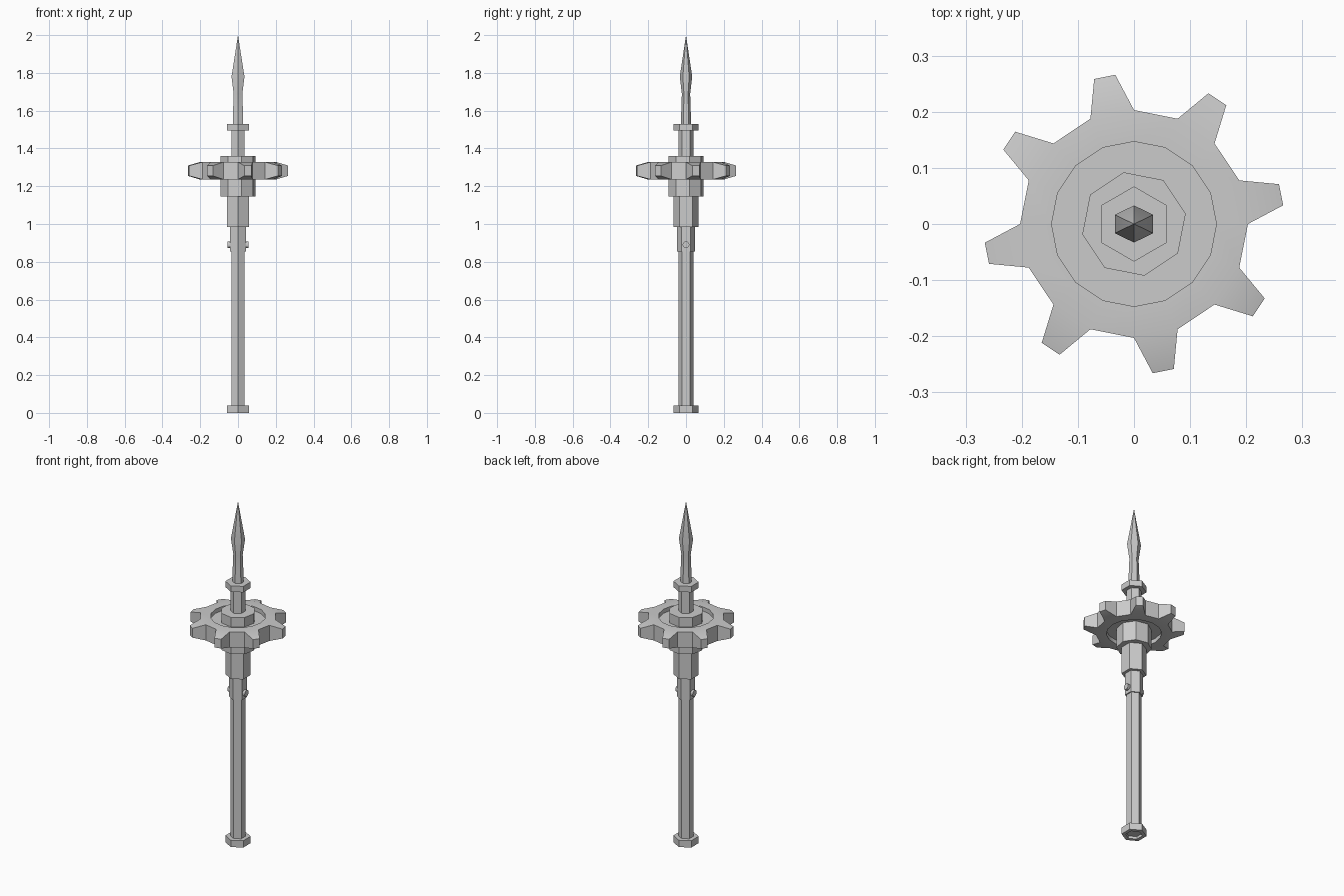
import bpy, bmesh
from math import sin, cos, pi, radians

cube = bpy.data.objects.get("Cube")
if cube:
    bpy.data.objects.remove(cube, do_unlink=True)

steel = bpy.data.materials.new("grey_steel")
steel.use_nodes = True
steel.diffuse_color = (0.6, 0.6, 0.6, 1)
steel.node_tree.nodes["Principled BSDF"].inputs["Base Color"].default_value = (0.6, 0.6, 0.6, 1)


def finish(name, bm):
    bmesh.ops.remove_doubles(bm, verts=bm.verts, dist=0.0005)
    bmesh.ops.recalc_face_normals(bm, faces=bm.faces)
    mesh = bpy.data.meshes.new(name)
    bm.to_mesh(mesh)
    bm.free()
    mesh.materials.append(steel)
    obj = bpy.data.objects.new(name, mesh)
    bpy.context.collection.objects.link(obj)
    bpy.ops.object.select_all(action='DESELECT')
    obj.select_set(True)
    bpy.context.view_layer.objects.active = obj
    bpy.ops.object.shade_smooth_by_angle(angle=radians(30))
    return obj


def loft(bm, profile, sides, phase, loop=False, stretch=1):
    """Turn (radius, height) pairs into a faceted body; return the side faces per band."""
    rings = [[bm.verts.new((r * stretch * cos(phase + 2 * pi * i / sides),
                            r * sin(phase + 2 * pi * i / sides), z))
              for i in range(sides)] for r, z in profile]
    pairs = list(zip(rings, rings[1:]))
    if loop:
        pairs.append((rings[-1], rings[0]))
    else:
        bm.faces.new(rings[0])
        bm.faces.new(rings[-1])
    return [[bm.faces.new((a[i], a[(i + 1) % sides], b[(i + 1) % sides], b[i]))
             for i in range(sides)] for a, b in pairs]


def turned(name, profile, sides=6, phase=pi / 2, stretch=1):
    bm = bmesh.new()
    loft(bm, profile, sides, phase, stretch=stretch)
    return finish(name, bm)


# Hexagonal shaft parts, from the bottom up
turned("pommel", [(0.045, 0.015), (0.045, 0), (0.067, 0), (0.067, 0.04)])
turned("handle", [(0.041, 0.015), (0.041, 0.99)])
turned("pin_collar", [(0.048, 0.855), (0.048, 0.99)])
turned("sleeve", [(0.067, 0.985), (0.067, 1.15)])
turned("hub", [(0.094, 1.145), (0.094, 1.36)], sides=8, phase=pi / 16)
turned("neck", [(0.041, 1.35), (0.041, 1.5)])
turned("guard", [(0.067, 1.495), (0.067, 1.53)])

# Spike blade, slightly wider across x
turned("blade", [(0.027, 1.52), (0.025, 1.6), (0.022, 1.69), (0.033, 1.78), (0.0, 2.0)],
       stretch=1.2)

# Cross pin with a head on each side
pin = turned("cross_pin", [(0.018, -0.056), (0.018, 0.056)], sides=12)
pin.rotation_euler.y = pi / 2
pin.location.z = 0.89

# Gear: thick rim, thin recessed web, and a tapered tooth on every second rim face
MID, HALF, WEB = 1.282, 0.046, 0.022
bm = bmesh.new()
bands = loft(bm, [(0.203, MID - HALF), (0.203, MID + HALF), (0.147, MID + HALF),
                  (0.147, MID + WEB), (0.08, MID + WEB), (0.08, MID - WEB),
                  (0.147, MID - WEB), (0.147, MID - HALF)], 16, 0, loop=True)
teeth = bands[0][::2]
for k, base in enumerate(teeth):
    tip = bmesh.ops.extrude_discrete_faces(bm, faces=[base])["faces"][0]
    centre = (2 * k + 0.5) * pi / 8
    for v in tip.verts:
        side = 1 if -v.co.x * sin(centre) + v.co.y * cos(centre) > 0 else -1
        angle = centre + side * radians(4.1)
        v.co = (0.268 * cos(angle), 0.268 * sin(angle),
                MID + (0.027 if v.co.z > MID else -0.027))
finish("gear", bm)
